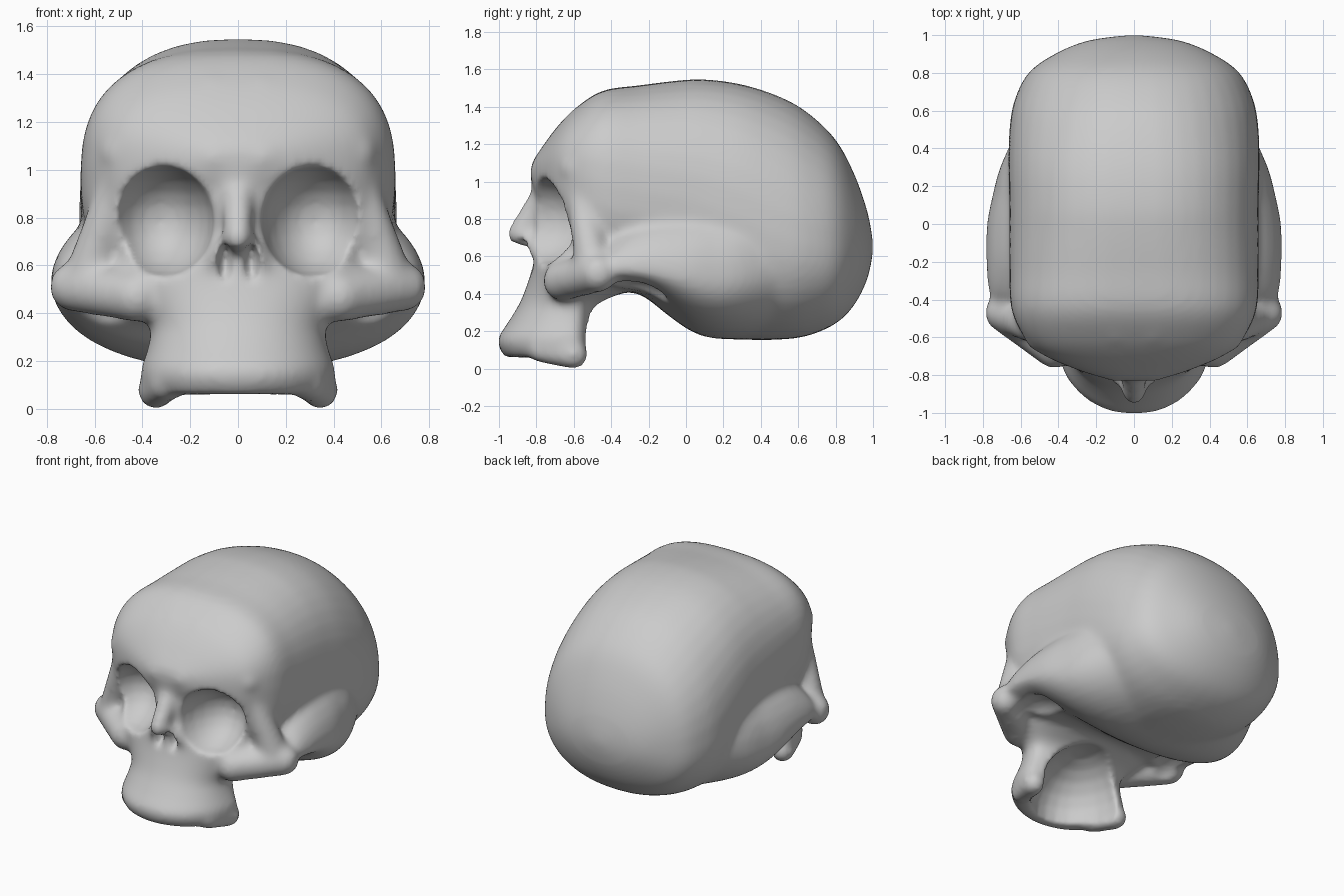
import bpy, bmesh, math
from mathutils import Vector, Matrix

cube = bpy.data.objects.get("Cube")
if cube:
    bpy.data.objects.remove(cube, do_unlink=True)

bone = bpy.data.materials.new("bone_grey")
bone.use_nodes = True
COLOUR = (0.6, 0.6, 0.6, 1)
bone.diffuse_color = COLOUR
bone.node_tree.nodes["Principled BSDF"].inputs["Base Color"].default_value = COLOUR


def make_object(name, bm):
    bmesh.ops.recalc_face_normals(bm, faces=bm.faces)
    mesh = bpy.data.meshes.new(name)
    bm.to_mesh(mesh)
    bm.free()
    ob = bpy.data.objects.new(name, mesh)
    bpy.context.collection.objects.link(ob)
    return ob


def refine(rows, steps=4):
    """Catmull-Rom interpolation of station rows."""
    out = []
    for i in range(len(rows) - 1):
        a, b, c, d = (Vector(rows[max(0, min(len(rows) - 1, i + k))]) for k in (-1, 0, 1, 2))
        for s in range(steps):
            t = s / steps
            out.append(0.5 * (2 * b + (c - a) * t + (2 * a - 5 * b + 4 * c - d) * t ** 2
                              + (3 * b - a - 3 * c + d) * t ** 3))
    return out + [Vector(rows[-1])]


def loft(bm, rows, axis, sides=40):
    """Rows: position, half width, low edge, widest level, high edge, squareness."""
    rings = []
    for pos, w, low, mid, high, power in refine(rows):
        ring = []
        for k in range(sides):
            a = math.tau * k / sides
            c, s = math.cos(a), math.sin(a)
            u = math.copysign(abs(c) ** (2 / power), c) * w
            v = abs(s) ** (2 / power)
            v = mid + v * (high - mid) if s > 0 else mid - v * (mid - low)
            ring.append(bm.verts.new((u, pos, v) if axis == "y" else (u, v, pos)))
        rings.append(ring)
    for r, q in zip(rings, rings[1:]):
        for k in range(sides):
            n = (k + 1) % sides
            bm.faces.new((r[k], r[n], q[n], q[k]))
    bm.faces.new(rings[0])
    bm.faces.new(rings[-1])


def blob(bm, centre, radii, pitch=0.0, sides=(-1, 1), detail=24):
    """Ellipsoid, mirrored over x."""
    for sx in sides:
        m = (Matrix.Translation((centre[0] * sx, centre[1], centre[2]))
             @ Matrix.Rotation(pitch, 4, "X") @ Matrix.Diagonal((*radii, 1)))
        bmesh.ops.create_uvsphere(bm, u_segments=detail, v_segments=detail // 2, radius=1, matrix=m)


def bar(bm, start, end, r0, r1, sides=(-1, 1)):
    """Tapered round bar made of overlapping balls, mirrored over x."""
    a, b = Vector(start), Vector(end)
    for k in range(10):
        t = k / 9
        r = r0 + (r1 - r0) * t
        blob(bm, a.lerp(b, t), (r, r, r), 0, sides, 14)


def add_fuse(ob, voxel, passes):
    """Merge overlapping parts into one skin and soften the joins."""
    m = ob.modifiers.new("fuse", "REMESH")
    m.mode, m.voxel_size, m.use_smooth_shade = "VOXEL", voxel, True
    s = ob.modifiers.new("soften", "SMOOTH")
    s.factor, s.iterations = 0.5, passes


bm = bmesh.new()
# Braincase
loft(bm, [(-.83, .06, 1.0, 1.05, 1.09, 2.2), (-.8, .22, .92, 1.05, 1.14, 2.3),
          (-.7, .47, .75, 1.05, 1.28, 2.4), (-.6, .58, .5, 1.05, 1.385, 2.5),
          (-.45, .65, .45, 1.0, 1.485, 2.6), (-.25, .66, .4, .95, 1.515, 2.5),
          (-.05, .66, .25, .92, 1.54, 2.4), (.1, .66, .17, .88, 1.547, 2.4),
          (.3, .665, .155, .8, 1.52, 2.4), (.5, .66, .155, .7, 1.455, 2.3),
          (.65, .635, .175, .66, 1.37, 2.2), (.8, .56, .24, .64, 1.225, 2.2),
          (.9, .42, .34, .65, 1.04, 2.1), (.97, .25, .48, .65, .84, 2), (1.0, .04, .62, .65, .68, 2)], "y")
# Flared lower temples
loft(bm, [(-.46, .7, .45, .53, .62, 2.1), (-.38, .765, .42, .53, .8, 2.1), (-.2, .785, .38, .52, .93, 2.1),
          (0, .78, .215, .5, .98, 2.1), (.15, .75, .165, .48, 1.0, 2.2), (.3, .71, .16, .5, 1.0, 2.2),
          (.5, .62, .18, .55, .95, 2.1)], "y")
# Upper jaw and middle of the face
loft(bm, [(.06, .38, -.97, -.6, -.53, 2.1), (.15, .41, -1.01, -.6, -.5, 2.1),
          (.25, .38, -.95, -.6, -.49, 2.1), (.35, .37, -.89, -.58, -.45, 2.1),
          (.45, .46, -.85, -.5, -.25, 2.1), (.55, .54, -.82, -.48, -.2, 2.1),
          (.7, .52, -.8, -.45, -.2, 2.1), (1.05, .5, -.8, -.45, -.2, 2.1)], "z")
# Gum corners
bar(bm, (.345, -.6, .075), (.3, -.78, .1), .08, .07)
# Cheekbones and outer eye rims
bar(bm, (.42, -.66, .47), (.69, -.47, .51), .11, .105)
bar(bm, (.63, -.5, .56), (.49, -.57, .98), .1, .08)
# Brow ridges and the pair of folds up the forehead
bar(bm, (.1, -.76, 1.05), (.5, -.6, 1.07), .08, .08)
bar(bm, (.07, -.745, 1.12), (.1, -.575, 1.33), .06, .065)
bar(bm, (.1, -.575, 1.33), (.16, -.44, 1.41), .065, .06)
# Nose bridge and nostril wings
bar(bm, (0, -.76, .92), (0, -.9, .72), .075, .06, (1,))
bar(bm, (.02, -.87, .72), (.115, -.79, .6), .05, .035)
skull = make_object("skull", bm)
skull.data.materials.append(bone)

# Eye sockets, nose openings, hollows behind the cheeks and the open palate
bm = bmesh.new()
blob(bm, (.325, -.84, .785), (.23, .34, .24))
blob(bm, (.055, -.89, .6), (.04, .13, .095), .2)
blob(bm, (.58, -.3, .36), (.16, .2, .13))
blob(bm, (0, -.5, .08), (.31, .4, .33), 0, (1,))
cutter = make_object("hollow_cutter", bm)
cutter.hide_render = True

add_fuse(skull, .022, 7)
cut = skull.modifiers.new("hollows", "BOOLEAN")
cut.operation, cut.object, cut.solver = "DIFFERENCE", cutter, "MANIFOLD"
add_fuse(skull, .018, 5)

# Bake the modifiers and drop the cutter
graph = bpy.context.evaluated_depsgraph_get()
baked = bpy.data.meshes.new_from_object(skull.evaluated_get(graph))
skull.modifiers.clear()
skull.data = baked
bpy.data.objects.remove(cutter, do_unlink=True)
